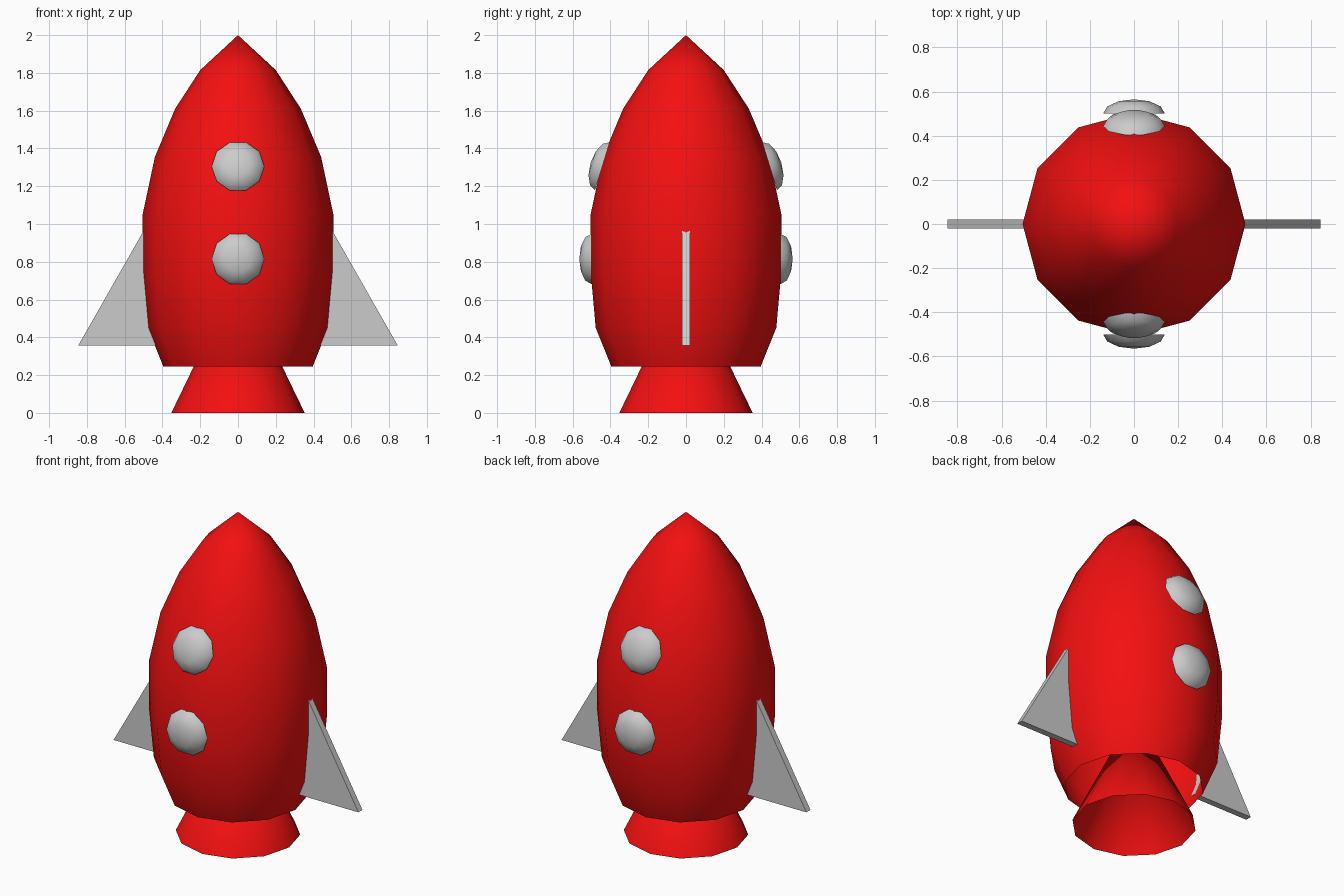
import bpy, bmesh
from math import sin, cos, pi, radians

if "Cube" in bpy.data.objects:
    bpy.data.objects.remove(bpy.data.objects["Cube"])

red = bpy.data.materials.new("red_paint")
red.diffuse_color = (0.9, 0.005, 0.005, 1)
red.use_nodes = True
red.node_tree.nodes["Principled BSDF"].inputs["Base Color"].default_value = red.diffuse_color


def add_mesh(name, bm, mat=None, smooth=True):
    bmesh.ops.remove_doubles(bm, verts=bm.verts, dist=1e-5)
    bmesh.ops.recalc_face_normals(bm, faces=bm.faces)
    for f in bm.faces:
        f.smooth = smooth
    me = bpy.data.meshes.new(name)
    bm.to_mesh(me)
    bm.free()
    ob = bpy.data.objects.new(name, me)
    bpy.context.collection.objects.link(ob)
    if mat:
        me.materials.append(mat)
    return ob


def lathe(name, profile, sides, mat=None):
    """Open shell from (radius, height) points, ending at a tip on the axis."""
    bm = bmesh.new()
    rings = [[bm.verts.new((r * cos(2 * pi * i / sides), r * sin(2 * pi * i / sides), z))
              for i in range(sides)] for r, z in profile[:-1]]
    tip = bm.verts.new((0, 0, profile[-1][1]))
    for i in range(sides):
        j = (i + 1) % sides
        for a, b in zip(rings, rings[1:]):
            bm.faces.new((a[i], a[j], b[j], b[i]))
        bm.faces.new((rings[-1][i], rings[-1][j], tip))
    return add_mesh(name, bm, mat)


# Hull, open at the bottom
lathe("hull", [(0.395, 0.245), (0.478, 0.45), (0.505, 0.75), (0.505, 1.05),
               (0.44, 1.355), (0.333, 1.61), (0.2, 1.815), (0, 2.0)], 12, red)

# Exhaust nozzle: open cone whose tip is hidden in the hull
lathe("nozzle", [(0.353, 0), (0, 0.73)], 12, red)

# Porthole domes, two on the front and two on the back
dome = [(0.14 * cos(a), 0.065 * sin(a)) for a in (0, pi / 6, pi / 3, pi / 2)]
for side, turn, label in ((-1, 0, "front"), (1, pi, "back")):
    for y, z, tilt, level in ((0.5, 0.815, 0, "lower"), (0.443, 1.305, 17, "upper")):
        ob = lathe(f"{label}_{level}_porthole", dome, 10)
        ob.location = (0, side * y, z)
        ob.rotation_euler = (radians(90 - tilt), 0, turn)

# Side fins, with inner edges following the hull
outline = [(0.845, 0.358), (0.498, 0.967), (0.5, 0.75), (0.473, 0.45), (0.436, 0.358)]
for s, label in ((1, "right"), (-1, "left")):
    bm = bmesh.new()
    face = bm.faces.new([bm.verts.new((s * x, -0.02, z)) for x, z in outline])
    ext = bmesh.ops.extrude_face_region(bm, geom=[face], use_keep_orig=True)
    moved = [v for v in ext["geom"] if isinstance(v, bmesh.types.BMVert)]
    bmesh.ops.translate(bm, verts=moved, vec=(0, 0.04, 0))
    add_mesh(f"{label}_fin", bm, smooth=False)
